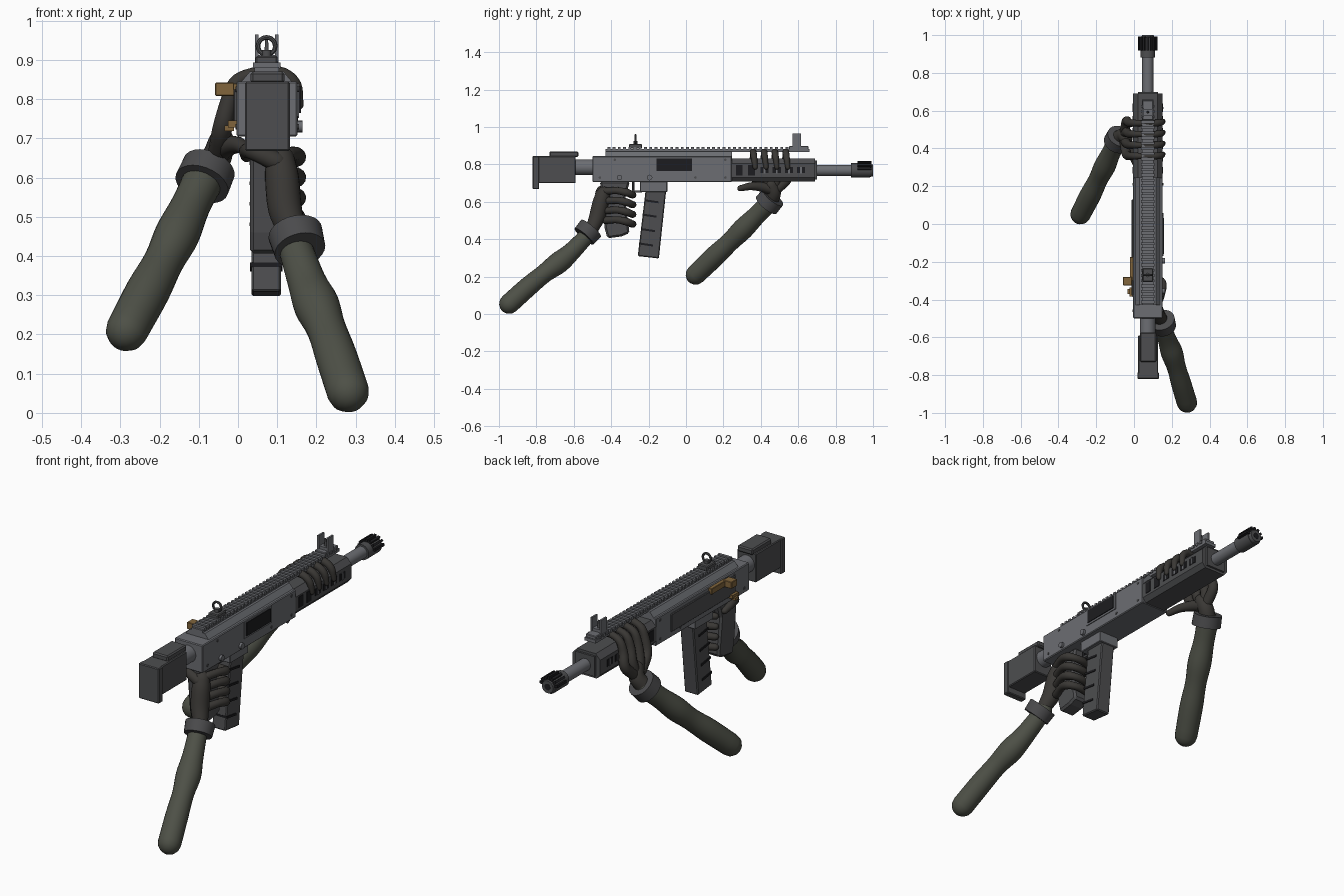
import bpy, bmesh, math
from mathutils import Vector, Matrix

CX = 0.073   # gun centre line
BZ = 0.768   # bore height


def material(name, rgb):
    m = bpy.data.materials.new(name)
    m.diffuse_color = (*rgb, 1)
    return m


METAL = material("metal", (0.15, 0.155, 0.17))
DARK = material("dark_polymer", (0.075, 0.076, 0.08))
BLACK = material("black", (0.012, 0.012, 0.014))
BRASS = material("tan_metal", (0.22, 0.13, 0.045))
SLEEVE = material("sleeve", (0.075, 0.08, 0.062))
GLOVE = material("glove", (0.042, 0.039, 0.035))
CUFF = material("cuff", (0.07, 0.07, 0.073))


def finish(name, bm, mat, bevel=0.0, smooth=False):
    bmesh.ops.recalc_face_normals(bm, faces=bm.faces)
    me = bpy.data.meshes.new(name)
    bm.to_mesh(me)
    bm.free()
    me.materials.append(mat)
    if smooth:
        me.polygons.foreach_set("use_smooth", [True] * len(me.polygons))
        me.set_sharp_from_angle(angle=math.radians(40))
    ob = bpy.data.objects.new(name, me)
    bpy.context.collection.objects.link(ob)
    if bevel:
        mod = ob.modifiers.new("bevel", 'BEVEL')
        mod.width, mod.segments = bevel, 1
    return ob


def boxes(name, items, mat, bevel=0.0):
    """Each item is (x0, x1, y0, y1, z0, z1)."""
    bm = bmesh.new()
    for x0, x1, y0, y1, z0, z1 in items:
        m = Matrix.Translation(((x0 + x1) / 2, (y0 + y1) / 2, (z0 + z1) / 2))
        bmesh.ops.create_cube(bm, size=1, matrix=m @ Matrix.Diagonal((x1 - x0, y1 - y0, z1 - z0, 1)))
    return finish(name, bm, mat, bevel)


def prism(name, pts, a, b, mat, axis='X', bevel=0.0):
    """Extrude a (y,z) profile along X or an (x,z) profile along Y."""
    bm = bmesh.new()
    put = (lambda p, t: (t, p[0], p[1])) if axis == 'X' else (lambda p, t: (p[0], t, p[1]))
    f = bm.faces.new([bm.verts.new(put(p, a)) for p in pts])
    new = bmesh.ops.extrude_face_region(bm, geom=[f])["geom"]
    d = Vector((b - a, 0, 0) if axis == 'X' else (0, b - a, 0))
    bmesh.ops.translate(bm, vec=d, verts=[v for v in new if isinstance(v, bmesh.types.BMVert)])
    return finish(name, bm, mat, bevel)


def cyl(name, p, q, r, mat, r2=None, n=24):
    p, q = Vector(p), Vector(q)
    bm = bmesh.new()
    m = Matrix.Translation((p + q) / 2) @ (q - p).to_track_quat('Z', 'Y').to_matrix().to_4x4()
    bmesh.ops.create_cone(bm, cap_ends=True, segments=n, radius1=r, radius2=r if r2 is None else r2,
                          depth=(q - p).length, matrix=m)
    return finish(name, bm, mat, smooth=True)


def limb(name, knots, mat, n=16, steps=4):
    """Round-ended tube through (x, y, z, radius) knots."""
    k = [Vector(v) for v in knots]
    k = [2 * k[0] - k[1]] + k + [2 * k[-1] - k[-2]]
    path = []
    for i in range(1, len(k) - 2):
        a, b, c, d = k[i - 1:i + 3]
        for s in range(steps):
            t = s / steps
            path.append(0.5 * (2 * b + (c - a) * t + (2 * a - 5 * b + 4 * c - d) * t * t
                               + (3 * b - a - 3 * c + d) * t ** 3))
    path.append(k[-2])
    pos, rad = [p.xyz for p in path], [p.w for p in path]
    for r0, i in ((knots[0][3], 0), (knots[-1][3], -1)):
        end = pos[i].copy()
        out = (end - pos[1 if i == 0 else -2]).normalized()
        for ang in (25, 50, 70, 84):
            a = math.radians(ang)
            at = 0 if i == 0 else len(pos)
            pos.insert(at, end + out * r0 * math.sin(a))
            rad.insert(at, r0 * math.cos(a))
    bm, rings, prev = bmesh.new(), [], None
    for i, p in enumerate(pos):
        t = (pos[min(i + 1, len(pos) - 1)] - pos[max(i - 1, 0)]).normalized()
        u = t.orthogonal().normalized() if prev is None else (prev - t * prev.dot(t)).normalized()
        prev, w = u, t.cross(u)
        rings.append([bm.verts.new(p + rad[i] * (u * math.cos(j * math.tau / n) + w * math.sin(j * math.tau / n)))
                      for j in range(n)])
    for a, b in zip(rings, rings[1:]):
        for j in range(n):
            bm.faces.new((a[j], a[(j + 1) % n], b[(j + 1) % n], b[j]))
    bm.faces.new(rings[0])
    bm.faces.new(rings[-1])
    return finish(name, bm, mat, smooth=True)


# Stock and buffer tube
boxes("stock", [(0.022, 0.128, -0.8, -0.59, 0.7, 0.845)], DARK, 0.004)
boxes("butt_plate", [(0.018, 0.132, -0.82, -0.785, 0.668, 0.845)], DARK, 0.004)
boxes("cheek_rest", [(0.032, 0.118, -0.73, -0.575, 0.84, 0.87)], DARK, 0.006)
cyl("buffer_tube", (CX, -0.6, 0.785), (CX, -0.49, 0.785), 0.042, METAL)

# Receiver with upper block, side panel and controls
boxes("receiver", [(-0.004, 0.152, -0.5, 0.245, 0.705, 0.845)], METAL, 0.004)
prism("upper_receiver", [(0.005, 0.84), (0.03, 0.87), (0.116, 0.87), (0.141, 0.84)], -0.43, 0.245, METAL, 'Y')
boxes("left_side_panel", [(-0.012, 0.0, -0.38, 0.13, 0.735, 0.825)], DARK, 0.003)
boxes("ejection_port_frame", [(0.15, 0.156, -0.17, 0.045, 0.755, 0.84)], METAL)
boxes("ejection_port", [(0.15, 0.16, -0.158, 0.033, 0.765, 0.832)], BLACK)
boxes("charging_handle", [(-0.022, 0.0, -0.3, -0.175, 0.81, 0.84), (-0.058, -0.01, -0.325, -0.28, 0.808, 0.842)],
      BRASS, 0.002)
boxes("fire_selector", [(-0.025, 0.0, -0.385, -0.335, 0.728, 0.745), (-0.034, -0.01, -0.37, -0.345, 0.718, 0.732)], BRASS)
cyl("right_selector", (0.15, -0.355, 0.73), (0.164, -0.355, 0.73), 0.014, METAL)
cyl("magazine_button", (0.15, -0.195, 0.73), (0.164, -0.195, 0.73), 0.015, METAL)
for i, (y, z) in enumerate([(-0.38, 0.825), (-0.46, 0.73), (0.05, 0.73), (0.21, 0.825), (0.21, 0.73)]):
    cyl(f"receiver_pin_{i}", (-0.007, y, z), (0.155, y, z), 0.007, DARK, n=12)

# Top rail with teeth
boxes("top_rail", [(0.042, 0.104, -0.43, 0.66, 0.866, 0.882)], METAL)
boxes("rail_teeth", [(0.038, 0.108, y, y + 0.015, 0.878, 0.893)
                     for y in [-0.42 + 0.028 * i for i in range(38)]], METAL)

# Handguard with vent slots on both sides
prism("handguard", [(0.015, 0.708), (0.131, 0.708), (0.15, 0.73), (0.15, 0.805), (0.125, 0.832),
                    (0.021, 0.832), (-0.004, 0.805), (-0.004, 0.73)], 0.24, 0.69, DARK, 'Y')
slots = [(0.285, 0.018, 0.028), (0.35, 0.018, 0.028)] + [(0.42 + 0.065 * i, 0.022, 0.017) for i in range(4)]
boxes("handguard_slots", [(-0.007, 0.153, y - w, y + w, 0.77 - h, 0.77 + h) for y, w, h in slots], BLACK)
boxes("slot_bars", [(-0.009, 0.155, y - 0.005, y + 0.005, 0.752, 0.787) for y, w, h in slots[2:]], METAL)
boxes("handguard_cap", [(0.02, 0.126, 0.68, 0.7, 0.72, 0.82)], DARK)

# Barrel and finned muzzle
cyl("barrel", (CX, 0.68, BZ), (CX, 0.9, BZ), 0.03, METAL)
cyl("muzzle_brake", (CX, 0.882, BZ), (CX, 0.985, BZ), 0.039, DARK)
cyl("muzzle_tip", (CX, 0.98, BZ), (CX, 1.0, BZ), 0.036, DARK, 0.031)
cyl("muzzle_bore", (CX, 0.99, BZ), (CX, 1.0008, BZ), 0.016, BLACK)
for i in range(7):
    fin = boxes(f"muzzle_fin_{i}", [(-0.006, 0.006, 0.918, 0.992, 0.025, 0.051)], BLACK)
    fin.location = (CX, 0, BZ)
    fin.rotation_euler = (0, math.radians(-78 + 26 * i), 0)

# Rear and front sights
boxes("rear_sight_base", [(0.045, 0.101, -0.305, -0.235, 0.885, 0.91)], DARK, 0.004)
bm = bmesh.new()
cyl("rear_sight_post", (CX, -0.27, 0.9), (CX, -0.27, 0.925), 0.012, DARK)
rear = limb("rear_aperture", [(CX + 0.022 * math.cos(a), -0.27, 0.935 + 0.022 * math.sin(a), 0.006)
                              for a in [i * math.tau / 12 for i in range(13)]], DARK, 8, 2)
bm.free()
boxes("front_sight_base", [(0.044, 0.102, 0.55, 0.655, 0.88, 0.898)], METAL, 0.003)
boxes("front_sight_ears", [(0.043, 0.052, 0.57, 0.615, 0.89, 0.965), (0.094, 0.103, 0.57, 0.615, 0.89, 0.965),
                           (0.05, 0.096, 0.575, 0.61, 0.89, 0.912)], METAL)
cyl("front_sight_post", (CX, 0.592, 0.9), (CX, 0.592, 0.95), 0.007, DARK, 0.004, 10)

# Magazine well, magazine and ribs
boxes("magazine_well", [(0.018, 0.128, -0.245, -0.1, 0.652, 0.71)], METAL, 0.003)
prism("magazine", [(-0.215, 0.67), (-0.105, 0.67), (-0.145, 0.297), (-0.258, 0.31)], 0.034, 0.11, DARK, bevel=0.005)
for i in range(4):
    z = 0.6 - 0.077 * i
    y = -0.223 - 0.0093 * i
    prism(f"magazine_rib_{i}", [(y, z + 0.014), (y + 0.075, z + 0.003), (y + 0.075, z - 0.008), (y, z + 0.003)],
          0.03, 0.114, BLACK)

# Pistol grip and trigger guard
prism("pistol_grip", [(-0.46, 0.71), (-0.3, 0.71), (-0.325, 0.62), (-0.302, 0.433), (-0.345, 0.415), (-0.42, 0.405),
                      (-0.435, 0.46)], 0.03, 0.116, DARK, bevel=0.01)
boxes("trigger_guard", [(0.06, 0.086, -0.33, -0.235, 0.65, 0.66)], DARK)
boxes("trigger", [(0.066, 0.08, -0.29, -0.275, 0.66, 0.71)], BLACK)

# Rear arm, cuff and hand on the grip
limb("rear_sleeve", [(0.28, -0.945, 0.055, 0.054), (0.25, -0.845, 0.145, 0.053), (0.225, -0.76, 0.215, 0.05),
                     (0.2, -0.68, 0.275, 0.058), (0.175, -0.61, 0.335, 0.049), (0.14, -0.51, 0.44, 0.042)], SLEEVE, 24)
cyl("rear_cuff", (0.158, -0.545, 0.415), (0.146, -0.508, 0.458), 0.066, CUFF, 0.07)
limb("rear_palm", [(0.14, -0.5, 0.46, 0.035), (0.12, -0.475, 0.52, 0.043), (0.112, -0.455, 0.6, 0.043),
                   (0.108, -0.44, 0.645, 0.037)], GLOVE, 24)
for i in range(4):
    z = 0.645 - 0.052 * i
    limb(f"rear_finger_{i}", [(0.125, -0.43, z + 0.012, 0.02), (0.146, -0.37, z + 0.015, 0.019),
                              (0.152, -0.318, z + 0.005, 0.021), (0.128, -0.288, z - 0.006, 0.018),
                              (0.085, -0.285, z - 0.008, 0.019), (0.045, -0.298, z - 0.008, 0.016)], GLOVE, 12)
limb("rear_thumb", [(0.1, -0.46, 0.64, 0.026), (0.045, -0.45, 0.665, 0.023), (0.022, -0.39, 0.668, 0.019),
                    (0.022, -0.34, 0.655, 0.016)], GLOVE, 12)

# Front arm, cuff and hand over the handguard
limb("front_sleeve", [(-0.283, 0.052, 0.211, 0.054), (-0.23, 0.155, 0.31, 0.056), (-0.19, 0.235, 0.385, 0.051),
                      (-0.155, 0.305, 0.455, 0.057), (-0.12, 0.38, 0.53, 0.05), (-0.088, 0.445, 0.595, 0.052)], SLEEVE, 24)
cyl("front_cuff", (-0.092, 0.43, 0.583), (-0.074, 0.465, 0.625), 0.071, CUFF, 0.069)
limb("front_wrist", [(-0.08, 0.455, 0.61, 0.04), (-0.055, 0.47, 0.65, 0.038), (-0.042, 0.455, 0.69, 0.034)], GLOVE, 20)
for i in range(4):
    y = 0.36 + 0.058 * i
    limb(f"front_finger_{i}", [(-0.05, 0.43 + 0.018 * i, 0.665, 0.026), (-0.04, y + 0.01, 0.725, 0.025),
                               (-0.024, y, 0.79, 0.022), (-0.006, y, 0.84, 0.019), (0.03, y, 0.861, 0.017),
                               (0.073, y, 0.866, 0.018), (0.115, y, 0.862, 0.018), (0.145, y + 0.004, 0.835, 0.017),
                               (0.154, y + 0.01, 0.785, 0.013)], GLOVE, 12)
limb("front_thumb", [(-0.05, 0.465, 0.665, 0.032), (-0.025, 0.4, 0.68, 0.026), (0.0, 0.345, 0.683, 0.021),
                     (0.022, 0.29, 0.672, 0.016)], GLOVE, 12)
